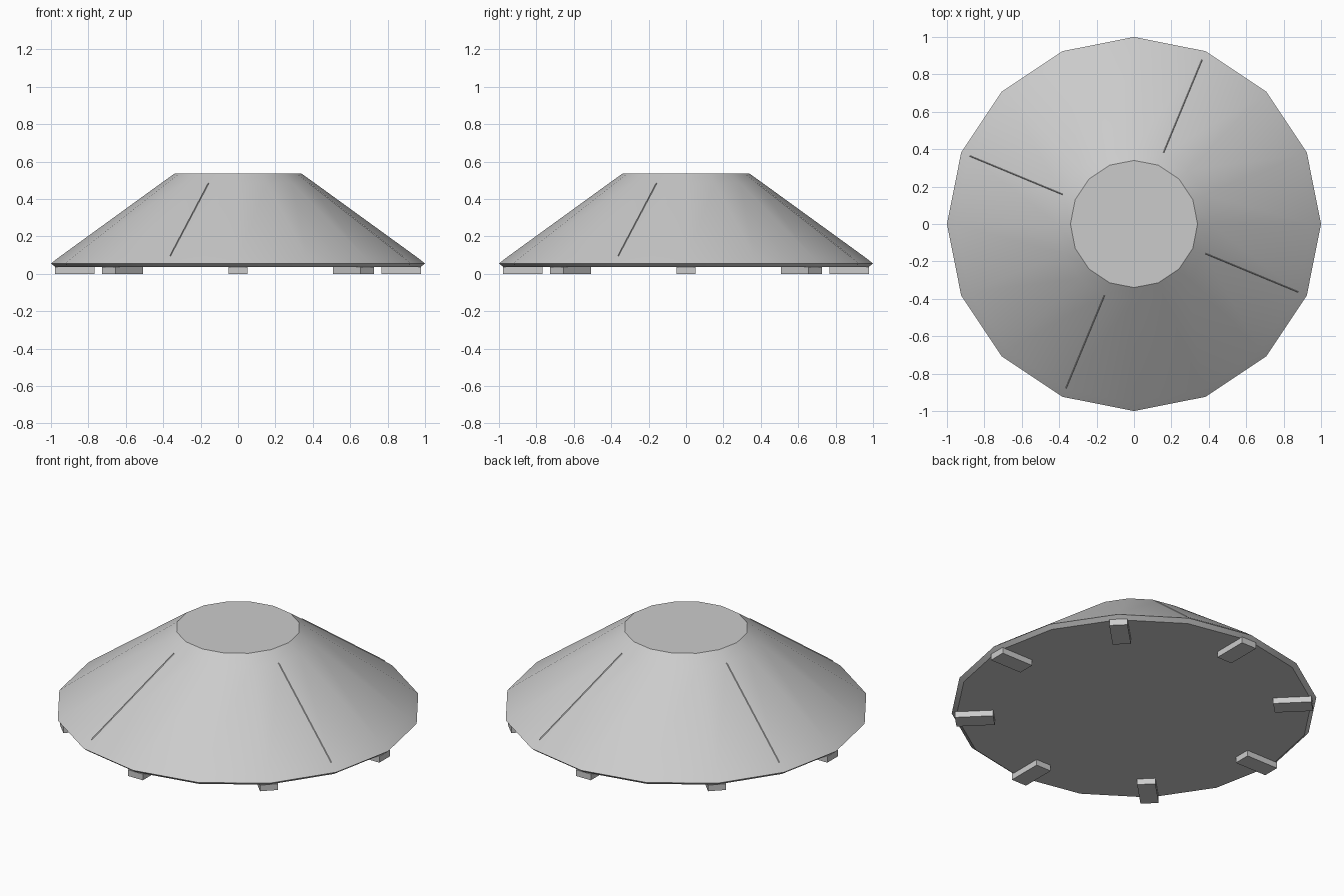
import bpy, bmesh, math
from mathutils import Matrix

if "Cube" in bpy.data.objects:
    bpy.data.objects.remove(bpy.data.objects["Cube"])

SIDES = 16
metal = bpy.data.materials.new("light_grey")
metal.diffuse_color = (0.6, 0.6, 0.6, 1)
metal.use_nodes = True
metal.node_tree.nodes["Principled BSDF"].inputs["Base Color"].default_value = metal.diffuse_color


def add_object(name, bm):
    bmesh.ops.recalc_face_normals(bm, faces=bm.faces)
    mesh = bpy.data.meshes.new(name)
    bm.to_mesh(mesh)
    bm.free()
    mesh.materials.append(metal)
    obj = bpy.data.objects.new(name, mesh)
    bpy.context.collection.objects.link(obj)
    return obj


def point(radius, z, i):
    a = 2 * math.pi * i / SIDES
    return (radius * math.cos(a), radius * math.sin(a), z)


# Sloped hull: stacked rings from underside to flat top
profile = [(0.975, 0.035), (1.0, 0.055), (0.955, 0.09), (0.41, 0.485), (0.34, 0.535)]
bm = bmesh.new()
rings = [[bm.verts.new(point(r, z, i)) for i in range(SIDES)] for r, z in profile]
for low, high in zip(rings, rings[1:]):
    for i in range(SIDES):
        j = (i + 1) % SIDES
        bm.faces.new((low[i], low[j], high[j], high[i]))
bm.faces.new(rings[0])
bm.faces.new(rings[-1])
hull = add_object("hull", bm)
bpy.context.view_layer.objects.active = hull
hull.select_set(True)
bpy.ops.object.shade_smooth_by_angle(angle=math.radians(30))
hull.select_set(False)

# Fine raised seams on four of the hull edges
for n, i in enumerate((3, 7, 11, 15)):
    bm = bmesh.new()
    half = 0.004
    ends = []
    for r, z in ((0.95, 0.0936), (0.415, 0.4814)):
        ends.append([bm.verts.new((r + dr, s, z + dz))
                     for s, dr, dz in ((-half, -0.004, 0), (0, 0.0025, 0.0035), (half, -0.004, 0))])
    a, b = ends
    for k in range(3):
        m = (k + 1) % 3
        bm.faces.new((a[k], a[m], b[m], b[k]))
    bm.faces.new(a)
    bm.faces.new(b)
    bm.transform(Matrix.Rotation(2 * math.pi * i / SIDES, 4, 'Z'))
    add_object(f"hull_seam_{n + 1}", bm)

# Eight radial feet under the rim
for n in range(8):
    bm = bmesh.new()
    bmesh.ops.create_cube(bm, size=1)
    bm.transform(Matrix.Rotation(n * math.pi / 4, 4, 'Z')
                 @ Matrix.Translation((0.873, 0, 0.0185))
                 @ Matrix.Diagonal((0.21, 0.1, 0.037, 1)))
    add_object(f"foot_{n + 1}", bm)
